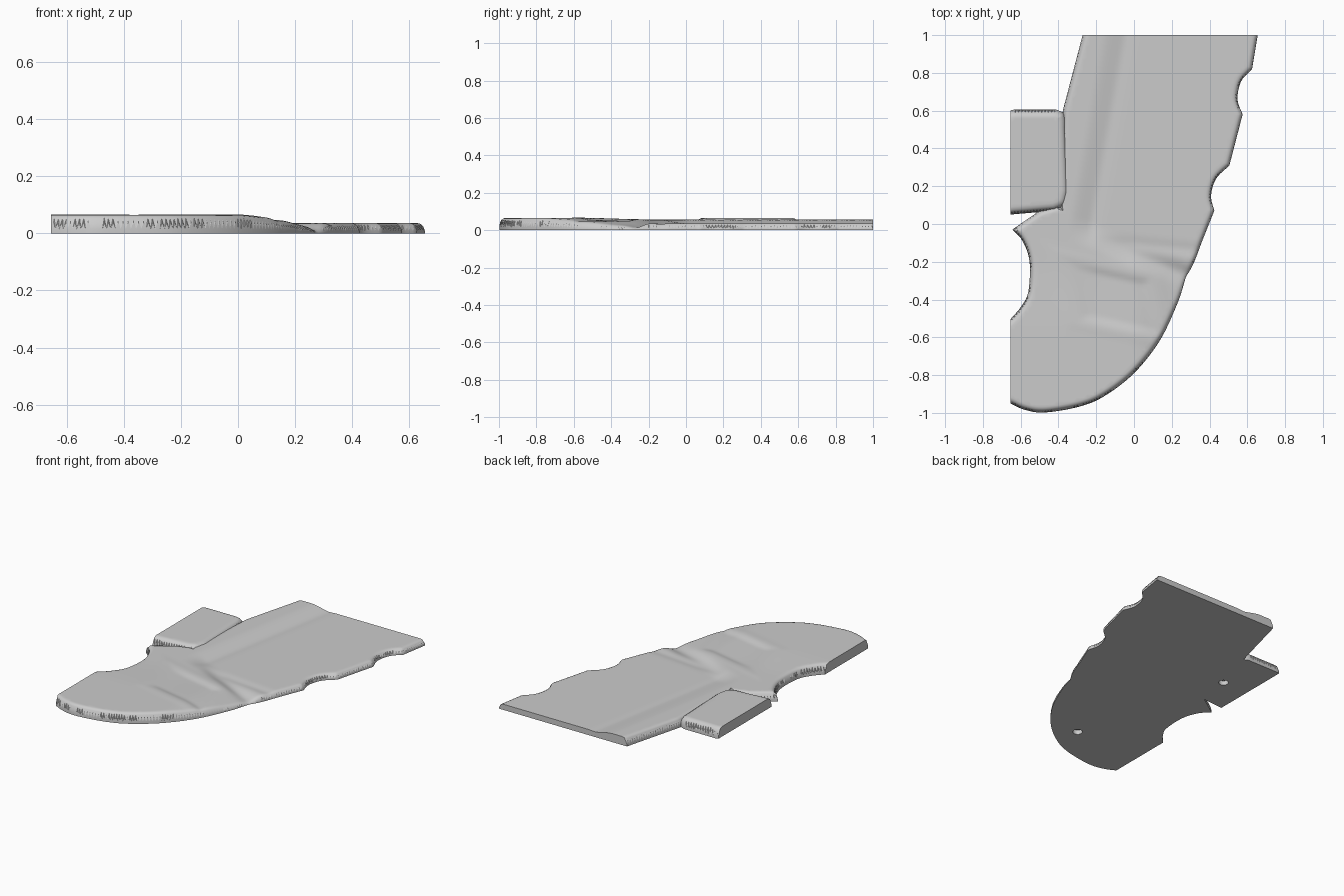
import bpy, bmesh, math
from mathutils import Vector
from mathutils.geometry import delaunay_2d_cdt, intersect_point_line

if "Cube" in bpy.data.objects:
    bpy.data.objects.remove(bpy.data.objects["Cube"])

grey = bpy.data.materials.new("plain grey")
grey.use_nodes = True
colour = (0.6, 0.6, 0.6, 1)
grey.diffuse_color = colour
grey.node_tree.nodes["Principled BSDF"].inputs["Base Color"].default_value = colour

STEP = 0.018
LEFT_CUT, BACK_CUT = -0.655, 1.0


def smooth(a, b, v):
    t = min(1, max(0, (v - a) / (b - a)))
    return t * t * (3 - 2 * t)


def bump(v, width):
    return math.exp(-(v / width) ** 2)


def trace(stretches):
    """Smooth curve through each stretch, with sharp corners between stretches."""
    out = []
    for pts in stretches:
        p = [Vector(q) for q in pts]
        p = [2 * p[0] - p[1]] + p + [2 * p[-1] - p[-2]]
        for a, b, c, d in zip(p, p[1:], p[2:], p[3:]):
            n = max(1, math.ceil((c - b).length / STEP))
            for i in range(n):
                t = i / n
                out.append(0.5 * (2 * b + (c - a) * t + (2 * a - 5 * b + 4 * c - d) * t ** 2
                                  + (3 * b - a - 3 * c + d) * t ** 3))
    return out


def is_cut(a, b):
    return max(a.x, b.x) < LEFT_CUT + 0.001 or min(a.y, b.y) > BACK_CUT - 0.001


def inside(p, edges):
    hit = False
    for a, b in edges:
        if (a.y > p.y) != (b.y > p.y) and p.x < a.x + (p.y - a.y) * (b.x - a.x) / (b.y - a.y):
            hit = not hit
    return hit


def edge_distance(p, edges):
    best = 9
    for a, b in edges:
        if abs(a.x - p.x) < 0.1 and abs(a.y - p.y) < 0.1:
            q, t = intersect_point_line(p, a, b)
            q = a.lerp(b, min(1, max(0, t)))
            best = min(best, (p - Vector((q.x, q.y))).length)
    return best


def relief(name, outline, height, hole, radius):
    """Flat-bottomed plate with a sculpted top, rolled edges and a blind peg hole."""
    edges = list(zip(outline, outline[1:] + outline[:1]))
    rolled = [e for e in edges if not is_cut(*e)]
    points = list(outline)
    # rings following the rolled edge
    for r in (0.12, 0.35, 0.65, 1.0):
        for a, b in rolled:
            d = (b - a).normalized()
            p = (a + b) / 2 + Vector((-d.y, d.x)) * radius * r
            if p.x > LEFT_CUT + 0.004 and p.y < BACK_CUT - 0.004 and inside(p, edges) \
                    and edge_distance(p, rolled) > radius * r * 0.95:
                points.append(p)
    # regular points over the middle
    for i in range(75):
        for j in range(113):
            p = Vector((LEFT_CUT + (i + 0.5) * STEP, -1 + (j + 0.5) * STEP))
            if inside(p, edges) and edge_distance(p, rolled) > radius * 1.2:
                points.append(p)
    n = len(outline)
    verts, _, faces, *_ = delaunay_2d_cdt(points, [], [list(range(n))], 1, 1e-5)

    bm = bmesh.new()
    vs = []
    for p in verts:
        t = min(1, edge_distance(p, rolled) / radius)
        roll = 0.25 + 0.75 * math.sqrt(max(0, 1 - (1 - t) ** 2))
        vs.append(bm.verts.new((p.x, p.y, height(p.x, p.y) * roll)))
    for f in faces:
        bm.faces.new([vs[i] for i in f])
    # side wall
    rim = [e for e in bm.edges if e.is_boundary]
    new = bmesh.ops.extrude_edge_only(bm, edges=rim)["geom"]
    for v in new:
        if isinstance(v, bmesh.types.BMVert):
            v.co.z = 0
    base = [e for e in new if isinstance(e, bmesh.types.BMEdge) and e.is_boundary]
    # underside with the blind hole
    ring = bmesh.ops.create_circle(bm, segments=20, radius=0.03)["verts"]
    for v in ring:
        v.co += Vector((*hole, 0))
    loop = list({e for v in ring for e in v.link_edges})
    bmesh.ops.triangle_fill(bm, use_beauty=True, edges=base + loop, normal=(0, 0, -1))
    bore = bmesh.ops.extrude_edge_only(bm, edges=loop)["geom"]
    top = [v for v in bore if isinstance(v, bmesh.types.BMVert)]
    for v in top:
        v.co.z = 0.03
    bmesh.ops.contextual_create(bm, geom=[e for e in bore if isinstance(e, bmesh.types.BMEdge)
                                          and e.is_boundary])
    bmesh.ops.recalc_face_normals(bm, faces=bm.faces)
    mesh = bpy.data.meshes.new(name)
    bm.to_mesh(mesh)
    bm.free()
    mesh.materials.append(grey)
    ob = bpy.data.objects.new(name, mesh)
    bpy.context.collection.objects.link(ob)
    bpy.ops.object.select_all(action="DESELECT")
    ob.select_set(True)
    bpy.context.view_layer.objects.active = ob
    bpy.ops.object.shade_smooth_by_angle(angle=math.radians(40))


def body_height(x, y):
    # grip: high at the butt, falling away to the right
    grip = 0.065 - 0.036 * smooth(-0.02, 0.3, x) - 0.009 * smooth(-0.6, -0.2, y)
    # shallow pocket in the grip, framed by a soft rim
    u, v = x + 0.1, y + 0.4 + 0.22 * (x + 0.1)
    frame = max(abs(u + 0.25 * v) / 0.21, abs(v) / 0.14)
    grip -= 0.009 * (1 - smooth(0.75, 1.1, frame)) * smooth(-0.4, -0.15, x)
    grip += 0.002 * bump(frame - 1.25, 0.2)
    # long panel with a raised ridge along its left side
    side = x + 0.27 - 0.18 * y
    panel = 0.037 + 0.019 * (1 - smooth(-0.08, 0.05, side))
    panel -= 0.003 * bump(side - 0.05, 0.03)
    # stepped valley between panel and grip
    s = y + 0.13 + 0.37 * x
    z = grip + (panel - grip) * smooth(-0.1, 0.06, s)
    right = smooth(-0.22, -0.02, x)
    z -= right * 0.013 * bump(s + 0.035, 0.045)
    z -= right * 0.005 * bump(y + 0.105 + 0.1 * x, 0.03)
    return z


body = trace([
    [(-0.272, 1), (-0.377, 0.6)],
    [(-0.377, 0.6), (-0.4, 0.1)],
    [(-0.4, 0.1), (-0.5, 0.07)],
    [(-0.5, 0.07), (-0.645, -0.03)],
    [(-0.645, -0.03), (-0.59, -0.09), (-0.553, -0.2), (-0.56, -0.36), (-0.6, -0.44), (-0.655, -0.505)],
    [(-0.655, -0.505), (-0.655, -0.95)],
    [(-0.655, -0.95), (-0.58, -0.983), (-0.475, -0.998), (-0.29, -0.967), (-0.155, -0.91),
     (0, -0.79), (0.135, -0.62), (0.23, -0.42), (0.275, -0.28)],
    [(0.275, -0.28), (0.315, -0.21), (0.365, -0.08), (0.425, 0.07)],
    [(0.425, 0.07), (0.408, 0.15), (0.435, 0.24), (0.505, 0.31)],
    [(0.505, 0.31), (0.575, 0.58)],
    [(0.575, 0.58), (0.548, 0.66), (0.567, 0.755), (0.625, 0.82)],
    [(0.625, 0.82), (0.655, 1)],
    [(0.655, 1), (-0.272, 1)],
])
tab = trace([
    [(-0.655, 0.6), (-0.655, 0.05)],
    [(-0.655, 0.05), (-0.42, 0.07)],
    [(-0.42, 0.07), (-0.365, 0.1), (-0.342, 0.17)],
    [(-0.342, 0.17), (-0.357, 0.54)],
    [(-0.357, 0.54), (-0.37, 0.585), (-0.41, 0.605)],
    [(-0.41, 0.605), (-0.655, 0.605)],
])

relief("grip_and_panel", body, body_height, (-0.17, -0.74), 0.03)
relief("side_tab", tab, lambda x, y: 0.066, (-0.467, 0.296), 0.04)
